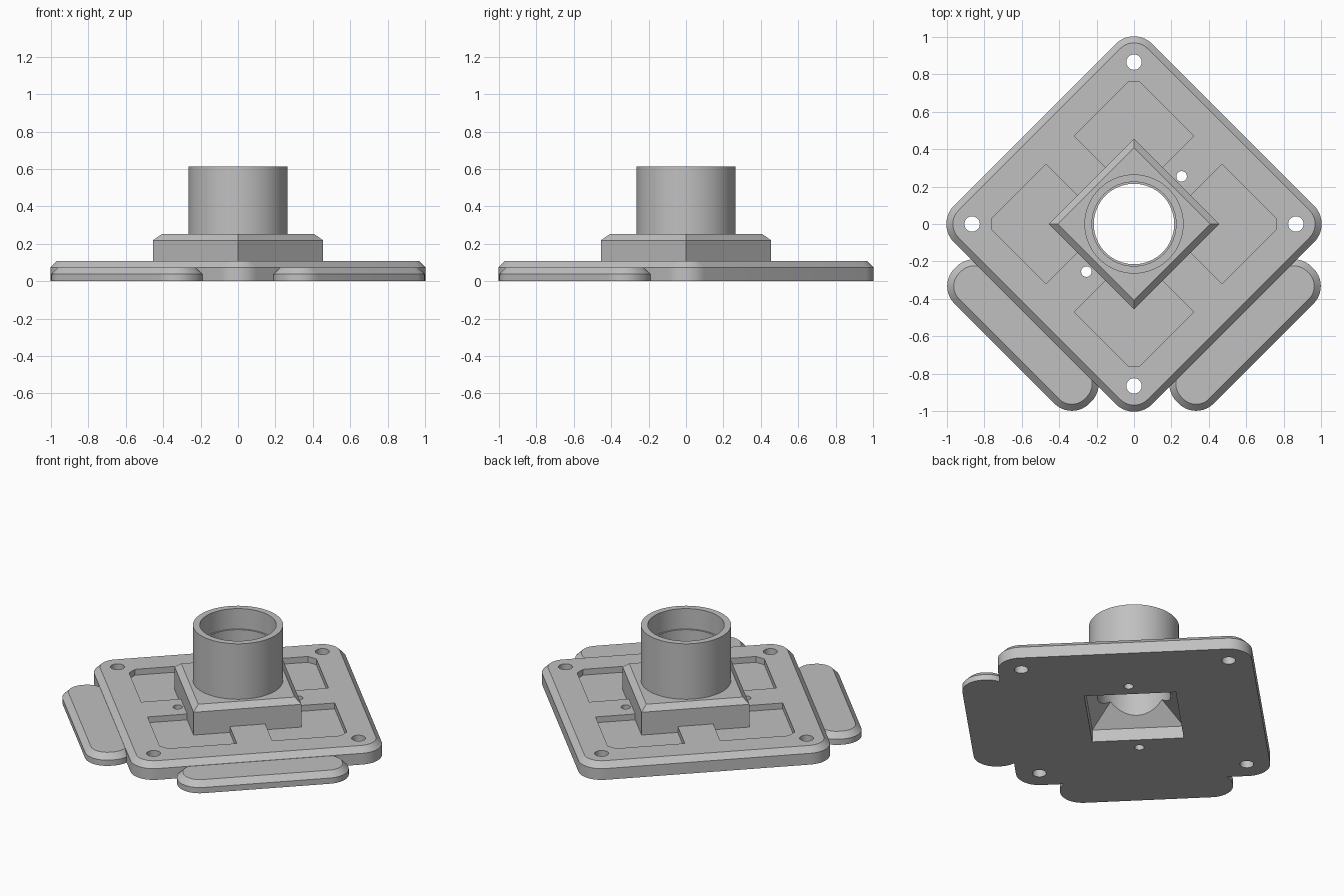
import bpy, bmesh
from math import cos, sin, pi, radians
from mathutils import Matrix

cube = bpy.data.objects.get("Cube")
if cube:
    bpy.data.objects.remove(cube, do_unlink=True)

GREY = (0.53, 0.53, 0.53, 1)
mat = bpy.data.materials.new("plain grey")
mat.use_nodes = True
mat.diffuse_color = GREY
mat.node_tree.nodes["Principled BSDF"].inputs["Base Color"].default_value = GREY

# Everything is designed square to the axes, then turned into a diamond
TURN = Matrix.Rotation(radians(45), 4, 'Z')


def circle(r, cx=0, cy=0, n=64):
    return [(cx + r * cos(2 * pi * i / n), cy + r * sin(2 * pi * i / n)) for i in range(n)]


def rounded_rect(x0, x1, y0, y1, r=0, n=10):
    if r == 0:
        return [(x1, y1), (x0, y1), (x0, y0), (x1, y0)]
    centres = [(x1 - r, y1 - r), (x0 + r, y1 - r), (x0 + r, y0 + r), (x1 - r, y0 + r)]
    return [(cx + r * cos((q + i / n) * pi / 2), cy + r * sin((q + i / n) * pi / 2))
            for q, (cx, cy) in enumerate(centres) for i in range(n + 1)]


def square(h):
    return rounded_rect(-h, h, -h, h)


def loft(name, layers, ring=False, spin=0):
    """Skin a stack of (outline, height) layers; ring joins last to first."""
    bm = bmesh.new()
    loops = [[bm.verts.new((x, y, z)) for x, y in pts] for pts, z in layers]
    pairs = list(zip(loops, loops[1:]))
    if ring:
        pairs.append((loops[-1], loops[0]))
    else:
        bm.faces.new(loops[0][::-1])
        bm.faces.new(loops[-1])
    for a, b in pairs:
        for i in range(len(a)):
            j = (i + 1) % len(a)
            bm.faces.new((a[i], a[j], b[j], b[i]))
    bmesh.ops.recalc_face_normals(bm, faces=bm.faces)
    bm.transform(TURN @ Matrix.Rotation(spin, 4, 'Z'))
    me = bpy.data.meshes.new(name)
    bm.to_mesh(me)
    bm.free()
    me.materials.append(mat)
    ob = bpy.data.objects.new(name, me)
    bpy.context.collection.objects.link(ob)
    return ob


def bevelled_slab(name, x0, x1, y0, y1, r, z0, z1, c):
    """Slab with a chamfer of size c round its top edge."""
    full = rounded_rect(x0, x1, y0, y1, r)
    top = rounded_rect(x0 + c, x1 - c, y0 + c, y1 - c, max(r - c, 0))
    return loft(name, [(full, z0), (full, z1 - c), (top, z1)])


def finish(ob, cutters=()):
    """Subtract the cutters, then smooth the round surfaces."""
    for cutter in cutters:
        cutter.hide_render = True
        mod = ob.modifiers.new("cut", 'BOOLEAN')
        mod.operation, mod.solver, mod.object = 'DIFFERENCE', 'EXACT', cutter
    if cutters:
        deps = bpy.context.evaluated_depsgraph_get()
        me = bpy.data.meshes.new_from_object(ob.evaluated_get(deps))
        ob.modifiers.clear()
        ob.data = me
    ob.data.shade_smooth()
    ob.data.set_sharp_from_angle(angle=radians(30))


# Cutters: square well with a tapering roof, and the round bore
well = loft("well_cutter", [(square(0.27), -0.1), (square(0.27), 0.08), (square(0.01), 0.34)])
bore = loft("bore_cutter", [(circle(0.215), 0.03), (circle(0.215), 0.5)])

# Cutters: corner screw holes, two pin holes and four corner pockets
plate_cutters = [well]
for x, y, r in [(sx * 0.612, sy * 0.612, 0.041) for sx in (-1, 1) for sy in (-1, 1)] \
        + [(0.36, 0, 0.028), (-0.36, 0, 0.028)]:
    hole = circle(r, x, y, 32)
    plate_cutters.append(loft("hole_cutter", [(hole, -0.1), (hole, 0.3)]))
lo, hi, tip = 0.106, 0.559, 0.516
pocket = [(lo, lo), (hi, lo), (hi, tip), (tip, hi), (lo, hi)]
for q in range(4):
    plate_cutters.append(loft("pocket_cutter", [(pocket, 0.07), (pocket, 0.3)], spin=q * pi / 2))

# Main plate
plate = bevelled_slab("main_plate", -0.75, 0.75, -0.75, 0.75, 0.138, 0, 0.108, 0.035)
finish(plate, plate_cutters)

# Low side wings along the two front edges
finish(bevelled_slab("right_wing", -0.98, -0.70, -0.51, 0.51, 0.132, 0, 0.072, 0.035))
finish(bevelled_slab("left_wing", -0.51, 0.51, -0.98, -0.70, 0.132, 0, 0.072, 0.035))

# Central block
block = bevelled_slab("centre_block", -0.322, 0.322, -0.322, 0.322, 0, 0.06, 0.252, 0.034)
finish(block, [well, bore])

# Tube with a small step inside
tube = loft("tube", [(circle(0.265), 0.252), (circle(0.265), 0.612), (circle(0.225), 0.612),
                     (circle(0.225), 0.48), (circle(0.215), 0.48), (circle(0.215), 0.252)], ring=True)
finish(tube)

# Remove the cutters
for cutter in plate_cutters + [bore]:
    bpy.data.objects.remove(cutter, do_unlink=True)
